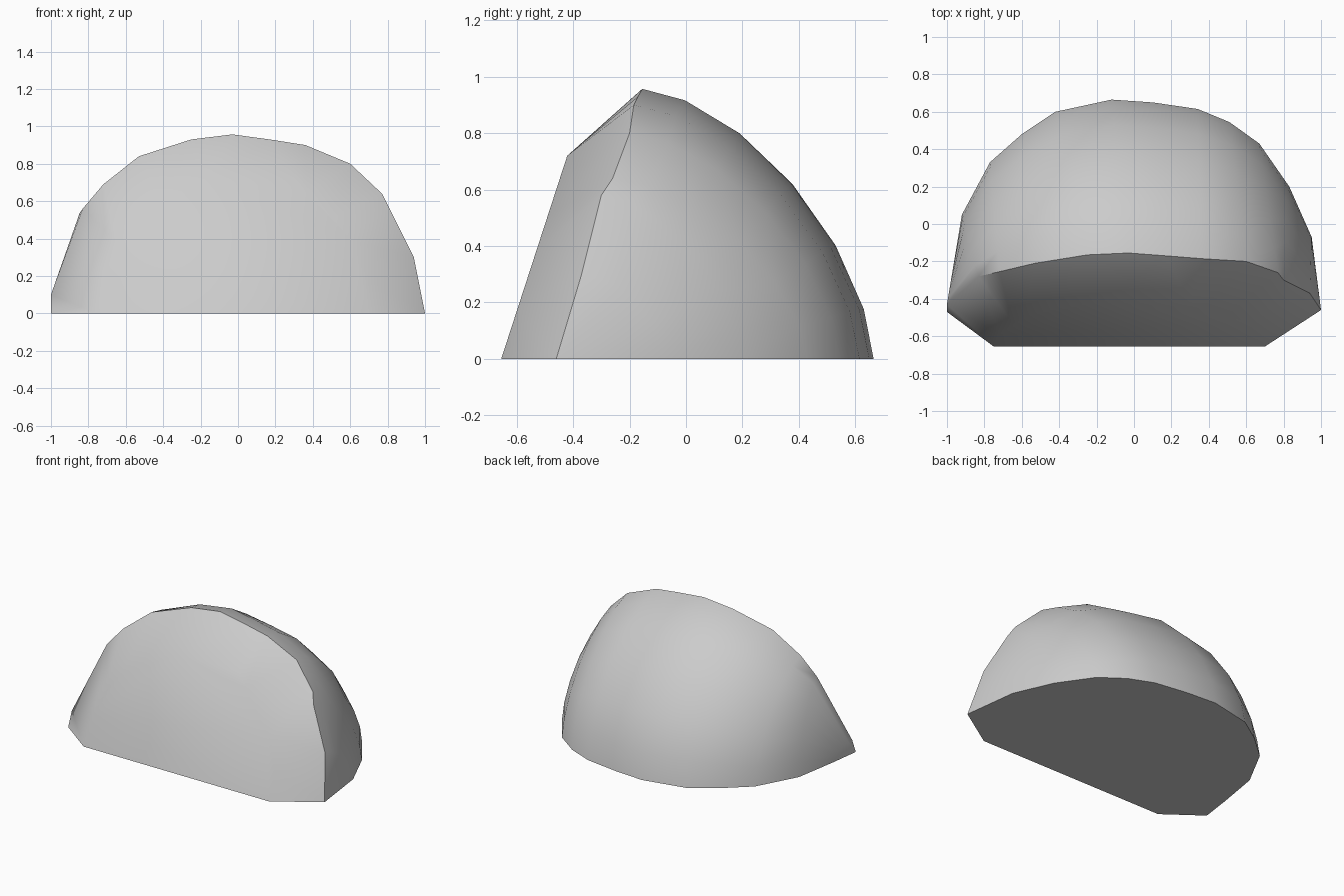
import bpy, bmesh, math

cube = bpy.data.objects.get("Cube")
if cube:
    bpy.data.objects.remove(cube, do_unlink=True)

STEPS = 6        # bands between the rim and the ground at the back
ROUND = 1.25     # exponent of the dome's cross-section

# Sharp rim over the top, from right end to left end (x, y, z)
RIM = [(-1, -.47, 0), (-1, -.43, .1), (-.83, -.28, .56), (-.72, -.255, .69),
       (-.53, -.21, .84), (-.25, -.165, .93), (-.03, -.155, .957),
       (.17, -.17, .93), (.36, -.185, .9), (.6, -.2, .8), (.77, -.26, .64),
       (.8, -.3, .58), (.94, -.37, .3), (1, -.46, 0)]
# Back outline on the ground (x, y)
GROUND = [(-1, -.47), (-.97, -.25), (-.92, .05), (-.77, .33), (-.6, .48),
          (-.42, .6), (-.12, .665), (.1, .65), (.34, .615), (.51, .545),
          (.67, .43), (.83, .2), (.95, -.07), (1, -.46)]
# Outline of the flat sloping front panel (x, z)
PANEL = [(-.75, 0), (-.72, .2), (-.65, .38), (-.57, .5), (-.42, .62),
         (-.17, .72), (-.17, .72), (.3, .72), (.37, .64), (.5, .51),
         (.61, .39), (.61, .39), (.7, .18), (.7, 0)]


def dome_ring(t):
    """Ring of points from the rim (t=0) to the ground (t=1)."""
    f = math.sin(t * math.pi / 2) ** ROUND
    g = max(math.cos(t * math.pi / 2), 0) ** ROUND
    return [(rx + (gx - rx) * f, ry + (gy - ry) * f, rz * g)
            for (rx, ry, rz), (gx, gy) in zip(RIM, GROUND)]


bm = bmesh.new()
rings = [[(x, -.655 + .325 * z, z) for x, z in PANEL]]
rings += [dome_ring(i / STEPS) for i in range(STEPS + 1)]
rows = [[bm.verts.new(p) for p in ring] for ring in rings]

# Chipped front border and domed back
for a, b in zip(rows, rows[1:]):
    for i in range(len(a) - 1):
        bm.faces.new((a[i], a[i + 1], b[i + 1], b[i]))
# Front panel and flat underside
bm.faces.new(rows[0])
bm.faces.new([rows[0][0], rows[0][-1]] + rows[-1][::-1])

bmesh.ops.remove_doubles(bm, verts=bm.verts, dist=.001)
bmesh.ops.dissolve_degenerate(bm, edges=bm.edges, dist=.001)
bmesh.ops.recalc_face_normals(bm, faces=bm.faces)

mesh = bpy.data.meshes.new("boulder")
bm.to_mesh(mesh)
bm.free()
boulder = bpy.data.objects.new("boulder", mesh)
bpy.context.collection.objects.link(boulder)

# Plain stone colour
stone = bpy.data.materials.new("stone grey")
stone.use_nodes = True
colour = (.6, .6, .6, 1)
stone.diffuse_color = colour
stone.node_tree.nodes["Principled BSDF"].inputs["Base Color"].default_value = colour
mesh.materials.append(stone)

# Smooth faces with a crisp rim
bpy.ops.object.select_all(action='DESELECT')
boulder.select_set(True)
bpy.context.view_layer.objects.active = boulder
bpy.ops.object.shade_smooth_by_angle(angle=math.radians(50))
